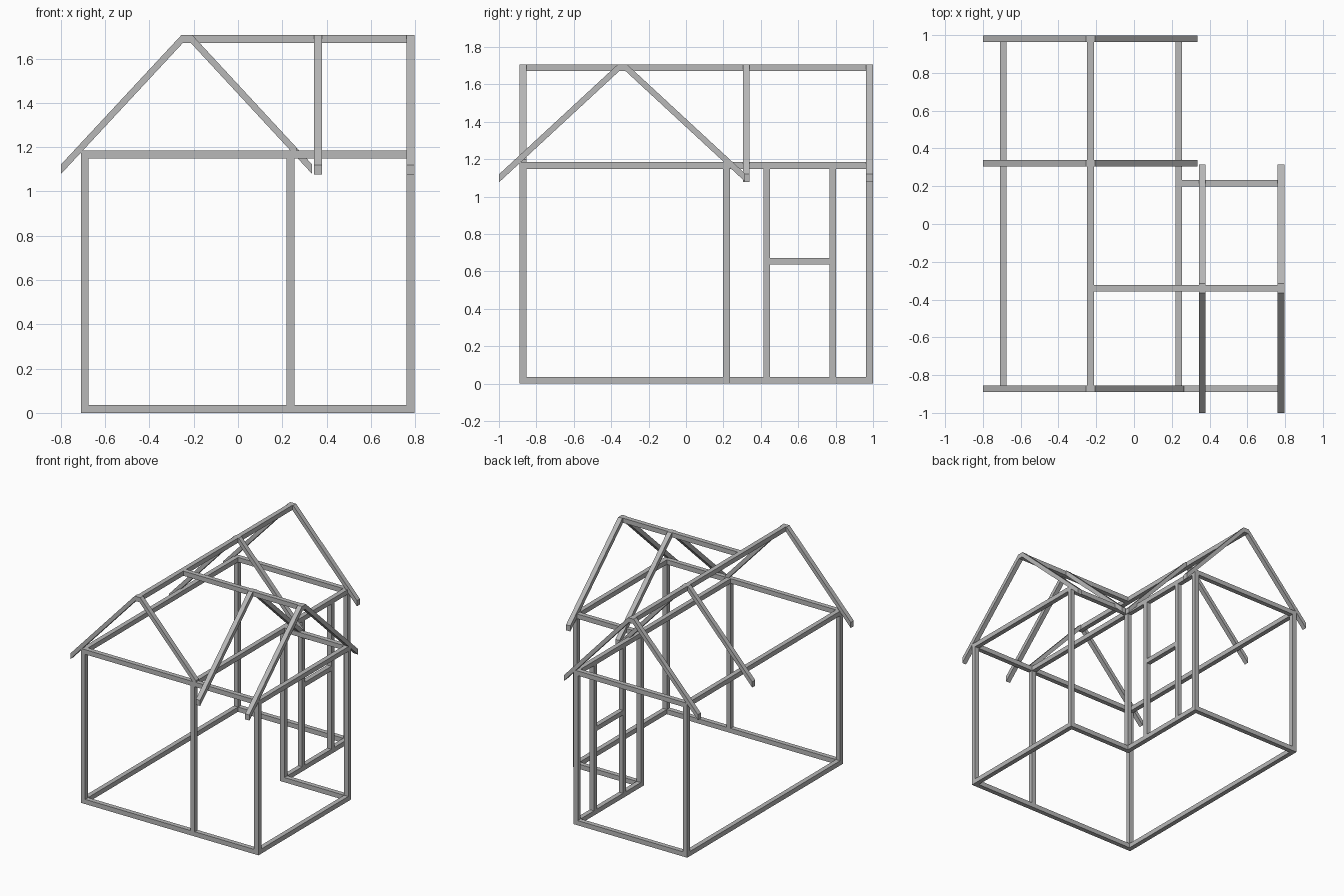
import bpy, bmesh
from mathutils import Vector

cube = bpy.data.objects.get("Cube")
if cube:
    bpy.data.objects.remove(cube, do_unlink=True)

timber = bpy.data.materials.new("grey_timber")
timber.use_nodes = True
GREY = (0.48, 0.48, 0.48, 1)
timber.diffuse_color = GREY
timber.node_tree.nodes["Principled BSDF"].inputs["Base Color"].default_value = GREY

T = 0.036                       # timber thickness
EAVE, TOP = 1.184, 1.707        # top of wall plates, top of ridges
LEFT, MID, RIGHT = -0.692, 0.237, 0.779   # wall lines in x
FRONT, INNER, BACK = -0.872, 0.216, 0.981  # wall lines in y
RIDGE_X, RIDGE_Y = -0.231, -0.34


def add_prism(name, outline, offset):
    """Extrude a closed 3D outline along an offset."""
    bm = bmesh.new()
    face = bm.faces.new([bm.verts.new(p) for p in outline])
    ext = bmesh.ops.extrude_face_region(bm, geom=[face])
    moved = [g for g in ext["geom"] if isinstance(g, bmesh.types.BMVert)]
    bmesh.ops.translate(bm, verts=moved, vec=Vector(offset))
    bmesh.ops.recalc_face_normals(bm, faces=bm.faces)
    mesh = bpy.data.meshes.new(name)
    bm.to_mesh(mesh)
    bm.free()
    mesh.materials.append(timber)
    obj = bpy.data.objects.new(name, mesh)
    bpy.context.collection.objects.link(obj)
    return obj


def box(name, x0, x1, y0, y1, z0, z1):
    base = [(x0, y0, z0), (x1, y0, z0), (x1, y1, z0), (x0, y1, z0)]
    return add_prism(name, base, (0, 0, z1 - z0))


H = T / 2


def beam_x(name, x0, x1, y, top):
    return box(name, x0, x1, y - H, y + H, top - T, top)


def beam_y(name, x, y0, y1, top):
    return box(name, x - H, x + H, y0, y1, top - T, top)


# Sills and wall plates; the inner wall line is open at floor level
for part, top in (("sill", T), ("wall_plate", EAVE)):
    inner_start = INNER - H if part == "sill" else FRONT + H
    beam_x("front_" + part, LEFT - H, RIGHT + H, FRONT, top)
    beam_x("back_" + part, LEFT + H, MID - H, BACK, top)
    beam_x("wing_back_" + part, MID + H, RIGHT - H, INNER, top)
    beam_y("long_side_" + part, LEFT, FRONT + H, BACK + H, top)
    beam_y("inner_side_" + part, MID, inner_start, BACK + H, top)
    beam_y("wing_side_" + part, RIGHT, FRONT + H, INNER + H, top)

# Wall posts and door frame posts
DOOR = (0.432, 0.785)
posts = [(LEFT, FRONT), (MID, FRONT), (RIGHT, FRONT), (RIGHT, INNER),
         (MID, INNER), (MID, BACK), (LEFT, BACK)]
posts += [(MID, y) for y in DOOR]
for x, y in posts:
    box("post", x - H, x + H, y - H, y + H, T, EAVE - T)
beam_y("window_rail", MID, DOOR[0] + H, DOOR[1] - H, 0.672)

# Ridge beams
beam_y("main_ridge", RIDGE_X, FRONT - H, BACK + H, TOP)
beam_x("wing_ridge", RIDGE_X + H, RIGHT + H, RIDGE_Y, TOP)


def rafter(name, ridge, end, slope, axis, across):
    """Sloping timber with a plumb-cut tail and a flat top at the ridge."""
    side = 1 if end > ridge else -1
    shoulder = ridge + side * 0.024
    depth = 0.043
    tail = TOP - slope * abs(end - shoulder)
    foot = ridge - side * 0.005
    under = tail - depth + slope * abs(end - foot)
    profile = [(foot, TOP), (shoulder, TOP), (end, tail),
               (end, tail - depth), (foot, under)]
    if axis == "x":
        return add_prism(name, [(u, across - H, z) for u, z in profile], (0, T, 0))
    return add_prism(name, [(across - H, u, z) for u, z in profile], (T, 0, 0))


# Main roof rafters; the front pair stops at the wing wall
for y, right_end in ((FRONT, 0.265), (0.322, 0.335), (BACK, 0.335)):
    rafter("main_rafter", RIDGE_X, -0.8, 1.075, "x", y)
    rafter("main_rafter", RIDGE_X, right_end, 1.08, "x", y)

# Wing roof rafters
for x in (0.361, RIGHT):
    rafter("wing_rafter", RIDGE_Y, -1.0, 0.925, "y", x)
    rafter("wing_rafter", RIDGE_Y, 0.315, 0.925, "y", x)
